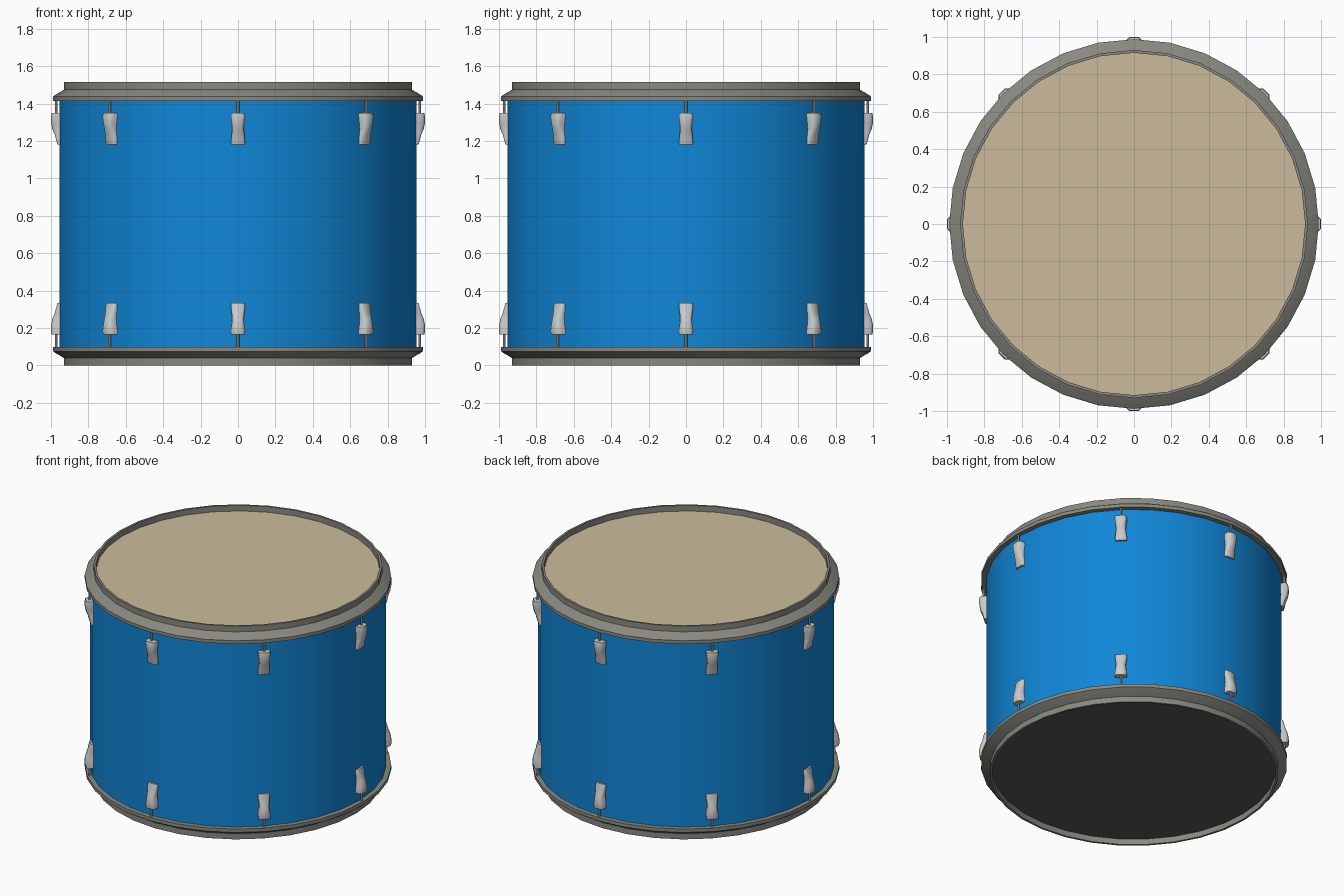
import bpy, bmesh, math
from mathutils import Matrix

if "Cube" in bpy.data.objects:
    bpy.data.objects.remove(bpy.data.objects["Cube"])

SEG = 32
H = 1.515          # total height
LUGS = 8


def material(name, rgb):
    m = bpy.data.materials.new(name)
    m.diffuse_color = (*rgb, 1)
    m.use_nodes = True
    m.node_tree.nodes["Principled BSDF"].inputs["Base Color"].default_value = m.diffuse_color
    return m


def finish(name, bm, mat=None, angle=35):
    bmesh.ops.recalc_face_normals(bm, faces=bm.faces)
    me = bpy.data.meshes.new(name)
    bm.to_mesh(me)
    bm.free()
    ob = bpy.data.objects.new(name, me)
    bpy.context.collection.objects.link(ob)
    if mat:
        me.materials.append(mat)
    bpy.ops.object.select_all(action='DESELECT')
    ob.select_set(True)
    bpy.context.view_layer.objects.active = ob
    bpy.ops.object.shade_smooth_by_angle(angle=math.radians(angle))
    return ob


def lathe(name, profile, mat=None, closed=True):
    """Spin an (r, z) profile around the z axis."""
    bm = bmesh.new()
    rings = [[bm.verts.new((r * math.cos(2 * math.pi * i / SEG),
                            r * math.sin(2 * math.pi * i / SEG), z))
              for i in range(SEG)] for r, z in profile]
    pairs = list(zip(rings, rings[1:]))
    if closed:
        pairs.append((rings[-1], rings[0]))
    for a, b in pairs:
        for i in range(SEG):
            j = (i + 1) % SEG
            bm.faces.new((a[i], a[j], b[j], b[i]))
    return finish(name, bm, mat)


def disc(name, r, z, mat):
    bm = bmesh.new()
    bmesh.ops.create_circle(bm, cap_ends=True, segments=SEG, radius=r,
                            matrix=Matrix.Translation((0, 0, z)))
    ob = finish(name, bm, mat)
    if z < H / 2:
        ob.data.flip_normals()
    return ob


blue = material("blue_lacquer", (0.005, 0.24, 0.68))
skin = material("skin", (0.6, 0.5, 0.33))
dark = material("dark_skin", (0.1, 0.1, 0.1))
metal = material("hoop_metal", (0.25, 0.25, 0.22))

# Shell
lathe("shell", [(0.955, 0.08), (0.955, H - 0.08)], blue, closed=False)

# Hoops: upright collar, sloping shoulder, outer flange
hoop = [(0.915, 0), (0.93, 0), (0.93, 0.04), (0.978, 0.068), (0.988, 0.076),
        (0.988, 0.1), (0.95, 0.1), (0.915, 0.06)]
lathe("bottom_hoop", hoop, metal)
lathe("top_hoop", [(r, H - z) for r, z in hoop], metal)

# Drum heads, slightly sunk inside the hoops
disc("top_head", 0.916, H - 0.04, skin)
disc("bottom_head", 0.916, 0.04, dark)

# Lug sections from shell end to hoop end: (z, half width, outer radius)
sections = [(1.182, 0.036, 0.966), (1.205, 0.038, 0.972), (1.235, 0.034, 0.980),
            (1.265, 0.031, 0.993), (1.295, 0.034, 0.999), (1.33, 0.039, 1.0),
            (1.35, 0.038, 0.996)]


def lug(name, angle, flip):
    bm = bmesh.new()
    rings = []
    for z, w, r in sections:
        c = 0.25 * (r - 0.94)
        outline = [(0.935, -w), (r - c, -w), (r, -w + c),
                   (r, w - c), (r - c, w), (0.935, w)]
        rings.append([bm.verts.new((x, y, z)) for x, y in outline])
    for a, b in zip(rings, rings[1:]):
        for i in range(6):
            j = (i + 1) % 6
            bm.faces.new((a[i], a[j], b[j], b[i]))
    bm.faces.new(rings[0])
    bm.faces.new(rings[-1])
    place(bm, angle, flip)
    finish(name, bm, None, 50)


def rod(name, angle, flip):
    bm = bmesh.new()
    bmesh.ops.create_cone(bm, cap_ends=True, segments=8, radius1=0.007,
                          radius2=0.007, depth=0.1,
                          matrix=Matrix.Translation((0.972, 0, 1.38)))
    place(bm, angle, flip)
    finish(name, bm)


def place(bm, angle, flip):
    if flip:
        for v in bm.verts:
            v.co.z = H - v.co.z
    bm.transform(Matrix.Rotation(angle, 4, 'Z'))


# Lugs and tension rods around both ends
for k in range(LUGS):
    a = 2 * math.pi * k / LUGS
    for flip, end in ((False, "top"), (True, "bottom")):
        lug(f"{end}_lug_{k + 1}", a, flip)
        rod(f"{end}_tension_rod_{k + 1}", a, flip)
